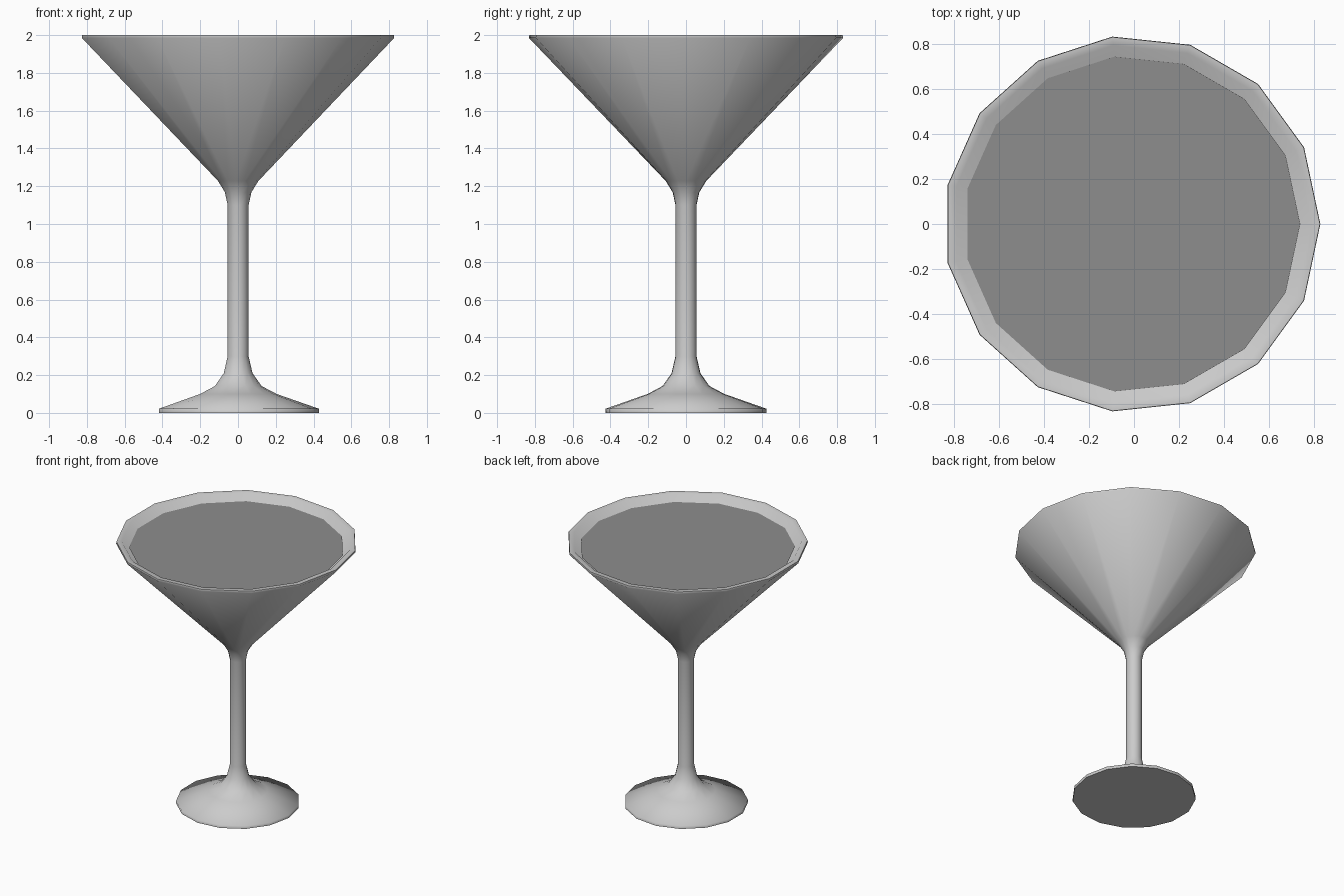
import bpy, bmesh, math

if "Cube" in bpy.data.objects:
    bpy.data.objects.remove(bpy.data.objects["Cube"])

SIDES = 15
BOWL_X = -0.009  # the bowl's wide end is shifted slightly off the stem axis


def lathe(name, profile, grey):
    """Revolve (radius, z) points into a closed solid; radius 0 makes a tip."""
    bm = bmesh.new()
    rings = []
    for r, z in profile:
        cx = BOWL_X if z > 1.3 else 0
        if r == 0:
            rings.append([bm.verts.new((cx, 0, z))] * SIDES)
        else:
            rings.append([bm.verts.new((cx + r * math.cos(math.tau * i / SIDES),
                                        r * math.sin(math.tau * i / SIDES), z))
                          for i in range(SIDES)])
    for a, b in zip(rings, rings[1:]):
        for i in range(SIDES):
            j = (i + 1) % SIDES
            bm.faces.new(list(dict.fromkeys((a[i], a[j], b[j], b[i]))))
    for ring in (rings[0], rings[-1]):
        if ring[0] is not ring[1]:
            bm.faces.new(ring)
    bmesh.ops.recalc_face_normals(bm, faces=bm.faces)
    mesh = bpy.data.meshes.new(name)
    bm.to_mesh(mesh)
    bm.free()
    mat = bpy.data.materials.new(name)
    mat.diffuse_color = (grey, grey, grey, 1)
    mat.use_nodes = True
    mat.node_tree.nodes["Principled BSDF"].inputs["Base Color"].default_value = mat.diffuse_color
    mesh.materials.append(mat)
    obj = bpy.data.objects.new(name, mesh)
    bpy.context.collection.objects.link(obj)
    bpy.ops.object.select_all(action='DESELECT')
    obj.select_set(True)
    bpy.context.view_layer.objects.active = obj
    bpy.ops.object.shade_smooth_by_angle(angle=math.radians(75))
    return obj


# Foot, stem, bowl outside, lip, then bowl inside down to the tip
lathe("glass", [
    (0.428, 0.0), (0.428, 0.022), (0.205, 0.10), (0.125, 0.142),
    (0.077, 0.21), (0.056, 0.30), (0.056, 1.10), (0.071, 1.168),
    (0.108, 1.228), (0.836, 1.985), (0.834, 2.0), (0.797, 2.0),
    (0.06, 1.235), (0, 1.215)], 0.68)

# Drink filling the bowl
lathe("drink", [(0, 1.25), (0.05, 1.24), (0.747, 1.955)], 0.27)
